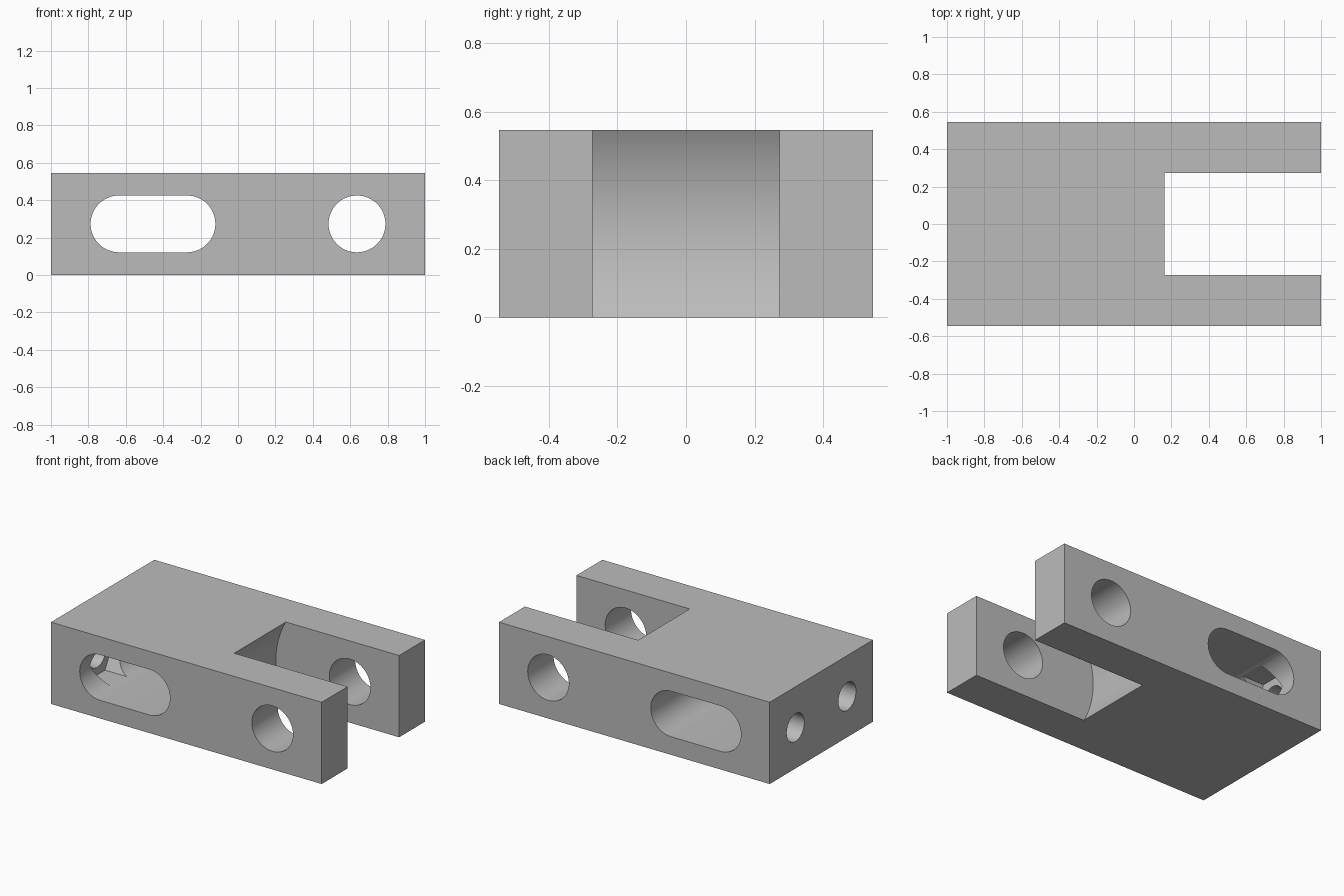
import bpy
import bmesh
from math import cos, sin, pi, hypot
from mathutils import Matrix, Vector

cube = bpy.data.objects.get("Cube")
if cube:
    bpy.data.objects.remove(cube, do_unlink=True)

HALF_WIDTH, HEIGHT = 0.545, 0.546
MID = HEIGHT / 2
PIN_X, PIN_R = 0.636, 0.152
NUT_FLOOR = -0.85

grey = bpy.data.materials.new("plain grey")
grey.use_nodes = True
colour = (0.5, 0.5, 0.5, 1)
grey.diffuse_color = colour
grey.node_tree.nodes["Principled BSDF"].inputs["Base Color"].default_value = colour


def prism(name, outline, start, sweep):
    """Extrude a flat outline, given as 3D points, along the sweep vector."""
    bm = bmesh.new()
    face = bm.faces.new([bm.verts.new(Vector(p) + Vector(start)) for p in outline])
    new = bmesh.ops.extrude_face_region(bm, geom=[face])["geom"]
    moved = [v for v in new if isinstance(v, bmesh.types.BMVert)]
    bmesh.ops.translate(bm, verts=moved, vec=sweep)
    bmesh.ops.recalc_face_normals(bm, faces=bm.faces)
    mesh = bpy.data.meshes.new(name)
    bm.to_mesh(mesh)
    bm.free()
    mesh.materials.append(grey)
    obj = bpy.data.objects.new(name, mesh)
    bpy.context.collection.objects.link(obj)
    return obj


def arc(cx, cz, radius, start, end, steps):
    """Points along an arc in the front plane."""
    angles = [start + (end - start) * i / steps for i in range(steps + 1)]
    return [(cx + radius * cos(a), 0, cz + radius * sin(a)) for a in angles]


def end_prism(name, y, radius, sides, x0, x1):
    """Regular prism lying along x."""
    ring = [(0, radius * cos(2 * pi * i / sides), radius * sin(2 * pi * i / sides))
            for i in range(sides)]
    return prism(name, ring, (x0, y, MID), (x1 - x0, 0, 0))


# Main block
w = HALF_WIDTH
block = prism("fork_block", [(-1, -w, 0), (1, -w, 0), (1, w, 0), (-1, w, 0)],
              (0, 0, 0), (0, 0, HEIGHT))

# Fork gap with a hollow curved end wall centred on the pin hole
gap_radius = hypot(PIN_X - 0.163, MID)
gap = arc(PIN_X, MID, gap_radius, pi * 0.8, pi * 1.2, 48)
gap = [(1.2, 0, gap[0][2])] + gap + [(1.2, 0, gap[-1][2])]
cutters = [prism("gap_cutter", gap, (0, -w / 2, 0), (0, w, 0))]

# Pin hole and long slot through both sides
across = ((0, -0.8, 0), (0, 1.6, 0))
cutters.append(prism("pin_cutter", arc(PIN_X, MID, PIN_R, 0, 2 * pi, 64)[:-1], *across))
slot = (arc(-0.273, MID, PIN_R, -pi / 2, pi / 2, 32)
        + arc(-PIN_X, MID, PIN_R, pi / 2, 3 * pi / 2, 32))
cutters.append(prism("slot_cutter", slot, *across))

# Screw holes in the end, each with a hexagonal nut pocket opening into the slot
for y in (-w / 2, w / 2):
    cutters.append(end_prism("screw_cutter", y, 0.093, 48, -1.2, -0.6))
    cutters.append(end_prism("nut_cutter", y, 0.165, 6, NUT_FLOOR, -0.6))

bpy.context.view_layer.objects.active = block
block.select_set(True)
for cutter in cutters:
    cutter.hide_render = True
    cut = block.modifiers.new(cutter.name, "BOOLEAN")
    cut.operation = "DIFFERENCE"
    cut.solver = "EXACT"
    cut.object = cutter
    bpy.ops.object.modifier_apply(modifier=cut.name)
    bpy.data.objects.remove(cutter, do_unlink=True)

bpy.ops.object.shade_smooth_by_angle(angle=pi / 6)
